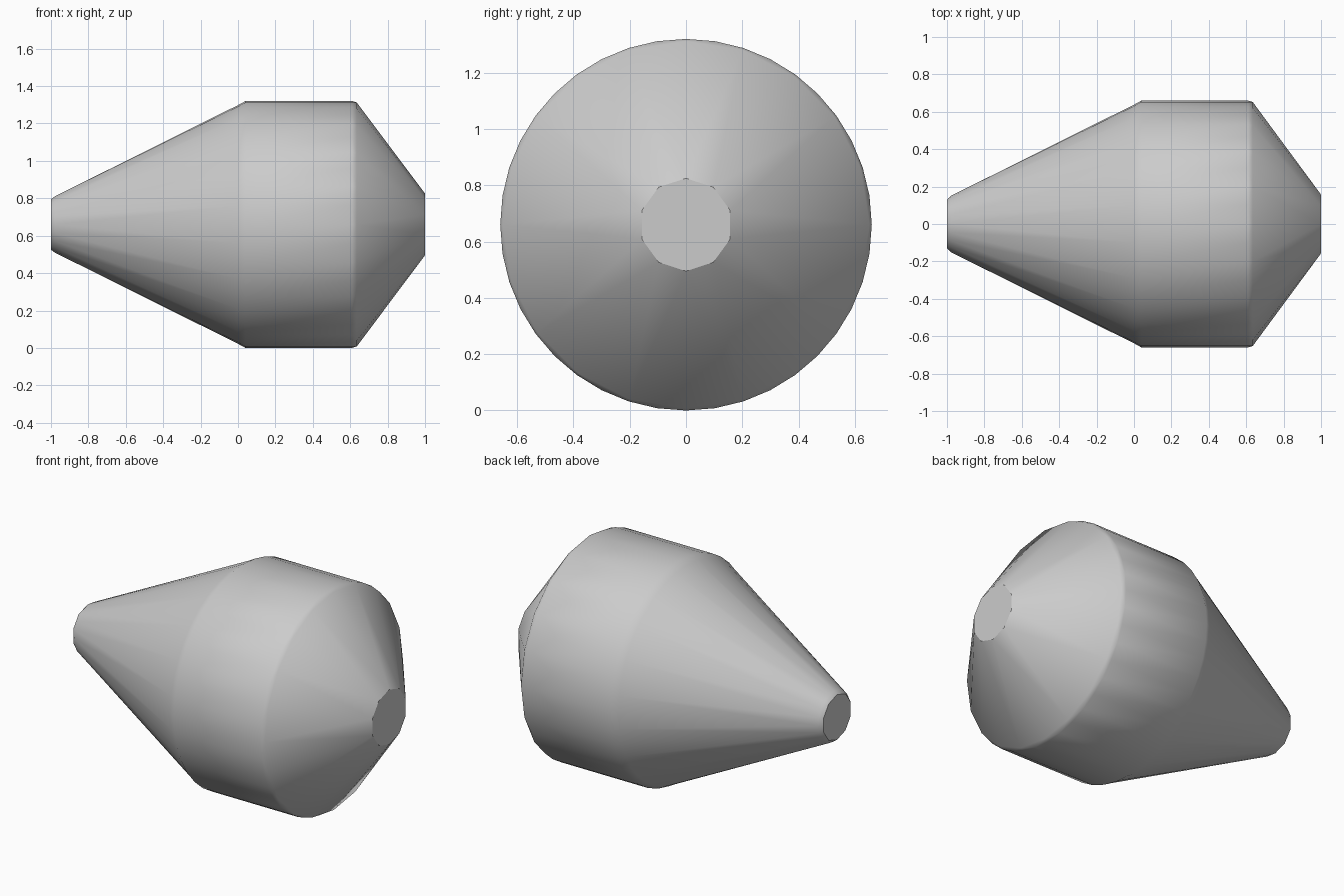
import bpy, bmesh, math

cube = bpy.data.objects.get("Cube")
if cube:
    bpy.data.objects.remove(cube, do_unlink=True)

AXIS_Z = 0.66

# Plain grey finish
grey = bpy.data.materials.new("plain grey")
grey.use_nodes = True
colour = (0.6, 0.6, 0.6, 1)
grey.diffuse_color = colour
grey.node_tree.nodes["Principled BSDF"].inputs["Base Color"].default_value = colour

# Profile along x: position, radius, number of sides
profile = [(-1.0, 0.135, 10), (-0.98, 0.15, 20), (0.0, 0.638, 40),
           (0.04, 0.66, 40), (0.61, 0.66, 40), (0.635, 0.652, 20),
           (1.0, 0.165, 10)]


def add_ring(bm, x, radius, sides):
    angles = [math.tau * i / sides for i in range(sides)]
    return [bm.verts.new((x, radius * math.sin(a), AXIS_Z + radius * math.cos(a)))
            for a in angles]


def join_rings(bm, a, b):
    """Quads between equal rings, triangles where one has twice the sides."""
    coarse, fine = sorted((a, b), key=len)
    n, m = len(coarse), len(fine)
    for i in range(n):
        c, d = coarse[i], coarse[(i + 1) % n]
        if n == m:
            bm.faces.new((c, d, fine[(i + 1) % m], fine[i]))
        else:
            f, g, h = (fine[(2 * i + k) % m] for k in range(3))
            for tri in ((c, f, g), (c, g, d), (d, g, h)):
                bm.faces.new(tri)


# Turned body: long taper, barrel, blunt cone, flat ends
bm = bmesh.new()
rings = [add_ring(bm, *p) for p in profile]
for a, b in zip(rings, rings[1:]):
    join_rings(bm, a, b)
bm.faces.new(rings[0])
bm.faces.new(rings[-1])
bmesh.ops.recalc_face_normals(bm, faces=bm.faces)

mesh = bpy.data.meshes.new("tapered_body")
bm.to_mesh(mesh)
bm.free()
mesh.materials.append(grey)
body = bpy.data.objects.new("tapered_body", mesh)
bpy.context.collection.objects.link(body)

# Smooth the curved sides, keep the rims crisp
bpy.ops.object.select_all(action='DESELECT')
body.select_set(True)
bpy.context.view_layer.objects.active = body
bpy.ops.object.shade_smooth_by_angle(angle=math.radians(32))
